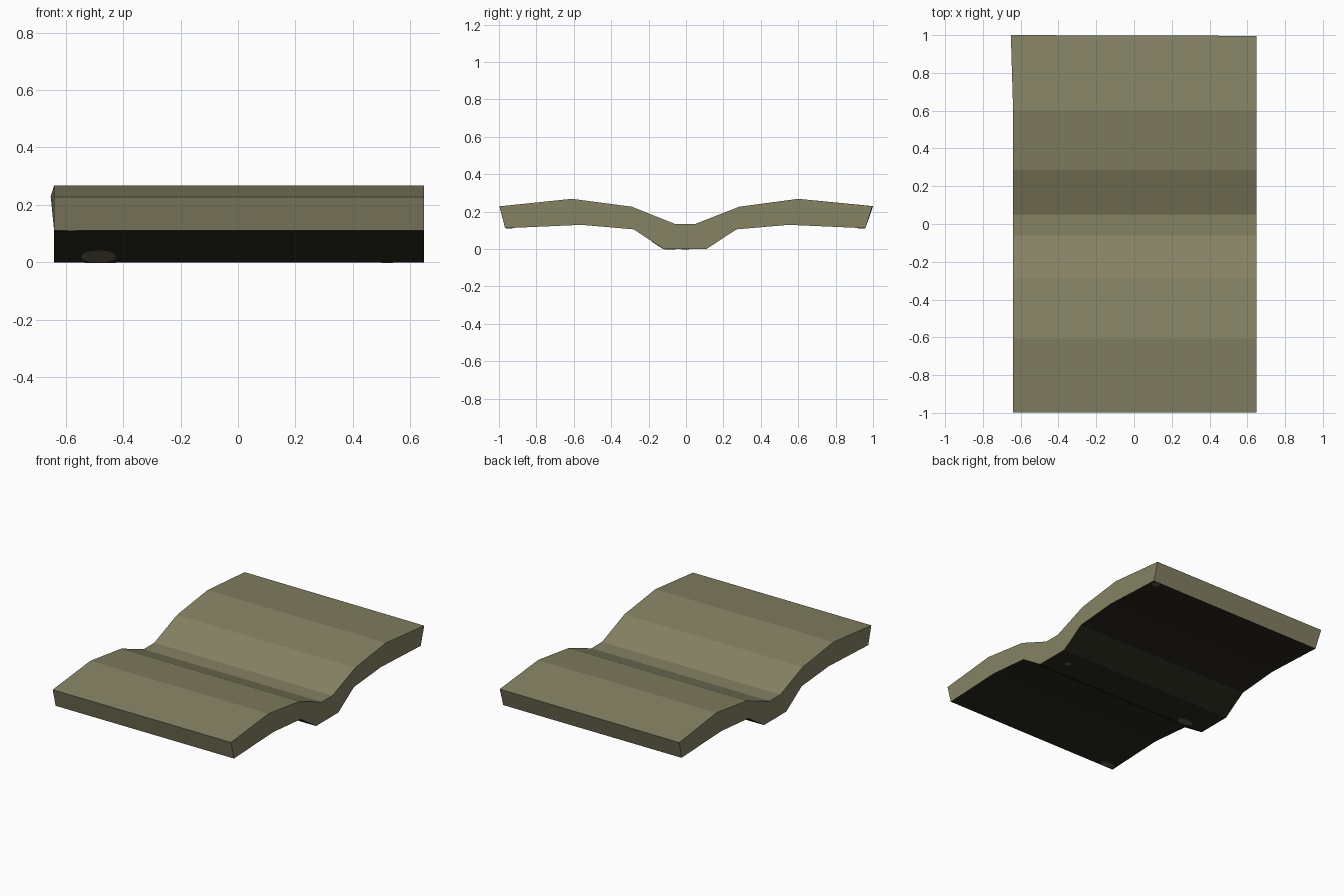
import bpy, bmesh, math
from mathutils import Vector

if "Cube" in bpy.data.objects:
    bpy.data.objects.remove(bpy.data.objects["Cube"])


def material(name, rgb):
    m = bpy.data.materials.new(name)
    m.diffuse_color = (*rgb, 1)
    m.use_nodes = True
    m.node_tree.nodes["Principled BSDF"].inputs["Base Color"].default_value = m.diffuse_color
    return m


OLIVE = material("olive paper", (0.235, 0.223, 0.125))
DARK = material("dark cover", (0.021, 0.020, 0.012))
WORN = material("worn brown", (0.12, 0.105, 0.07))

X0, X1 = -0.64, 0.648
TOP = [(-0.998, 0.228), (-0.61, 0.268), (-0.29, 0.226), (-0.06, 0.134),
       (0.05, 0.134), (0.285, 0.226), (0.60, 0.268), (0.996, 0.229)]
UNDER = [(0.96, 0.111), (0.55, 0.129), (0.27, 0.105), (0.11, 0.0),
         (-0.12, 0.0), (-0.28, 0.105), (-0.56, 0.129), (-0.967, 0.111)]


def add_object(name, bm, mats):
    bmesh.ops.recalc_face_normals(bm, faces=bm.faces)
    me = bpy.data.meshes.new(name)
    bm.to_mesh(me)
    bm.free()
    for m in mats:
        me.materials.append(m)
    ob = bpy.data.objects.new(name, me)
    bpy.context.collection.objects.link(ob)
    return ob


# open book: one profile extruded across the width, underside dark
bm = bmesh.new()
profile = TOP + UNDER
left = [bm.verts.new((X0, y, z)) for y, z in profile]
right = [bm.verts.new((X1, y, z)) for y, z in profile]
n, nt = len(profile), len(TOP)
for i in range(n):
    j = (i + 1) % n
    f = bm.faces.new((left[i], left[j], right[j], right[i]))
    f.material_index = 1 if nt <= i < n - 1 else 0
# page ends as strips of quads between top and underside
for ring in (left, right):
    for i in range(nt - 1):
        bm.faces.new((ring[i], ring[i + 1], ring[n - 2 - i], ring[n - 1 - i]))
# the slightly pulled-out page corner
left[nt - 1].co = (-0.652, 1.0, 0.229)
add_object("open_book", bm, [OLIVE, DARK])


# worn spots: thin rounded plates lying on one underside segment
def spot(name, seg, cx, t, rx, ry):
    a, b = Vector((0, *UNDER[seg])), Vector((0, *UNDER[seg + 1]))
    d = (b - a).normalized()
    out = Vector((0, d.z, -d.y))
    if out.z > 0:
        out = -out
    c = a.lerp(b, t) + Vector((cx, 0, 0))
    bm = bmesh.new()
    ring = []
    for k in range(12):
        w = 2 * math.pi * k / 12
        p = c + Vector((rx * math.cos(w), 0, 0)) + d * ry * math.sin(w)
        ring.append(bm.verts.new(p + out * 0.002))
    f = bm.faces.new(ring)
    g = bmesh.ops.extrude_face_region(bm, geom=[f])["geom"]
    for v in g:
        if isinstance(v, bmesh.types.BMVert):
            v.co -= out * 0.003
    add_object(name, bm, [WORN])


spot("worn_spot_corner_back", 0, 0.61, 0.06, 0.03, 0.022)
spot("worn_spot_corner_front", 6, -0.58, 0.93, 0.05, 0.025)
spot("worn_spot_spine_slope", 4, -0.485, 0.2, 0.062, 0.038)
spot("worn_spot_spine_flat", 3, -0.48, 0.85, 0.055, 0.03)
spot("worn_spot_spine_right", 3, 0.52, 0.5, 0.02, 0.02)
